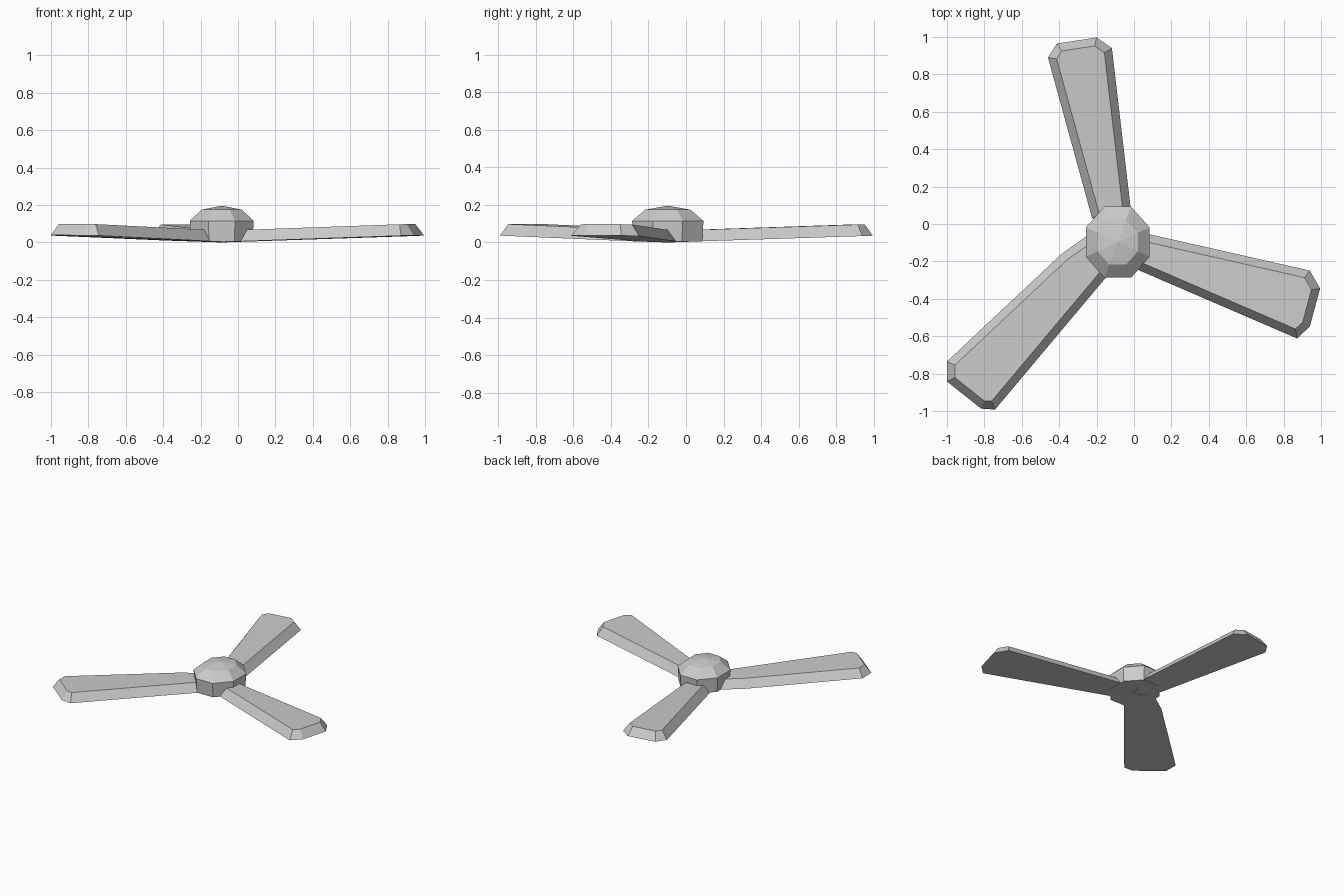
import bpy
from math import cos, sin, pi
from mathutils import Vector

if "Cube" in bpy.data.objects:
    bpy.data.objects.remove(bpy.data.objects["Cube"])

HUB = Vector((-0.087, -0.097))


def make_object(name, verts, faces):
    mesh = bpy.data.meshes.new(name)
    mesh.from_pydata(verts, [], faces)
    mesh.update()
    obj = bpy.data.objects.new(name, mesh)
    bpy.context.collection.objects.link(obj)
    return obj


def inset(path, t):
    # Mitred offset of a clockwise open path towards its right side
    normals = []
    for a, b in zip(path, path[1:]):
        d = (b - a).normalized()
        normals.append(Vector((d.y, -d.x)))
    out = []
    for i, p in enumerate(path):
        n0 = normals[max(i - 1, 0)]
        n1 = normals[min(i, len(normals) - 1)]
        out.append(p + (n0 + n1) * t / (1 + n0.dot(n1)))
    return out


# Blades: bevelled slabs rising gently from the hub to the tip
def make_blade(name, points):
    path = [Vector(p) for p in points]
    lower = path + [HUB]
    upper = inset(path, 0.043) + [HUB]
    verts = [(p.x, p.y, 0.033 * (p - HUB).length) for p in lower]
    verts += [(p.x, p.y, 0.062 + 0.033 * (p - HUB).length) for p in upper]
    n = len(lower)
    # Outline is clockwise, so the lower cap already faces down
    faces = [tuple(range(n)), tuple(reversed(range(n, 2 * n)))]
    for i in range(n - 1):
        j = (i + 1) % n
        faces.append((i, i + n, j + n, j))
    faces.append((n - 1, 2 * n - 1, n, 0))
    make_object(name, verts, faces)


make_blade("back_blade", [(-0.225, 0.035), (-0.46, 0.89), (-0.412, 0.965),
                          (-0.20, 0.997), (-0.118, 0.94), (-0.016, 0.07)])
make_blade("right_blade", [(0.06, -0.05), (0.94, -0.249), (0.995, -0.345),
                           (0.94, -0.548), (0.872, -0.612), (0.016, -0.243)])
make_blade("left_blade", [(-0.15, -0.286), (-0.743, -0.992), (-0.818, -0.987),
                          (-1.0, -0.842), (-1.0, -0.735), (-0.385, -0.158),
                          (-0.24, -0.055)])

# Hub: eight-sided drum with a low faceted dome
rings = [(0.96, 0.004), (1.0, 0.115), (0.63, 0.175)]
verts, faces = [], []
for scale, z in rings:
    for k in range(8):
        a = (k + 0.5) * pi / 4
        verts.append((HUB.x + 0.185 * scale * cos(a),
                      HUB.y + 0.206 * scale * sin(a), z))
verts.append((HUB.x, HUB.y, 0.196))
faces.append(tuple(reversed(range(8))))
for r in range(2):
    for k in range(8):
        j = (k + 1) % 8
        faces.append((r * 8 + k, r * 8 + j, r * 8 + 8 + j, r * 8 + 8 + k))
faces += [(16 + k, 16 + (k + 1) % 8, 24) for k in range(8)]
make_object("hub", verts, faces)
